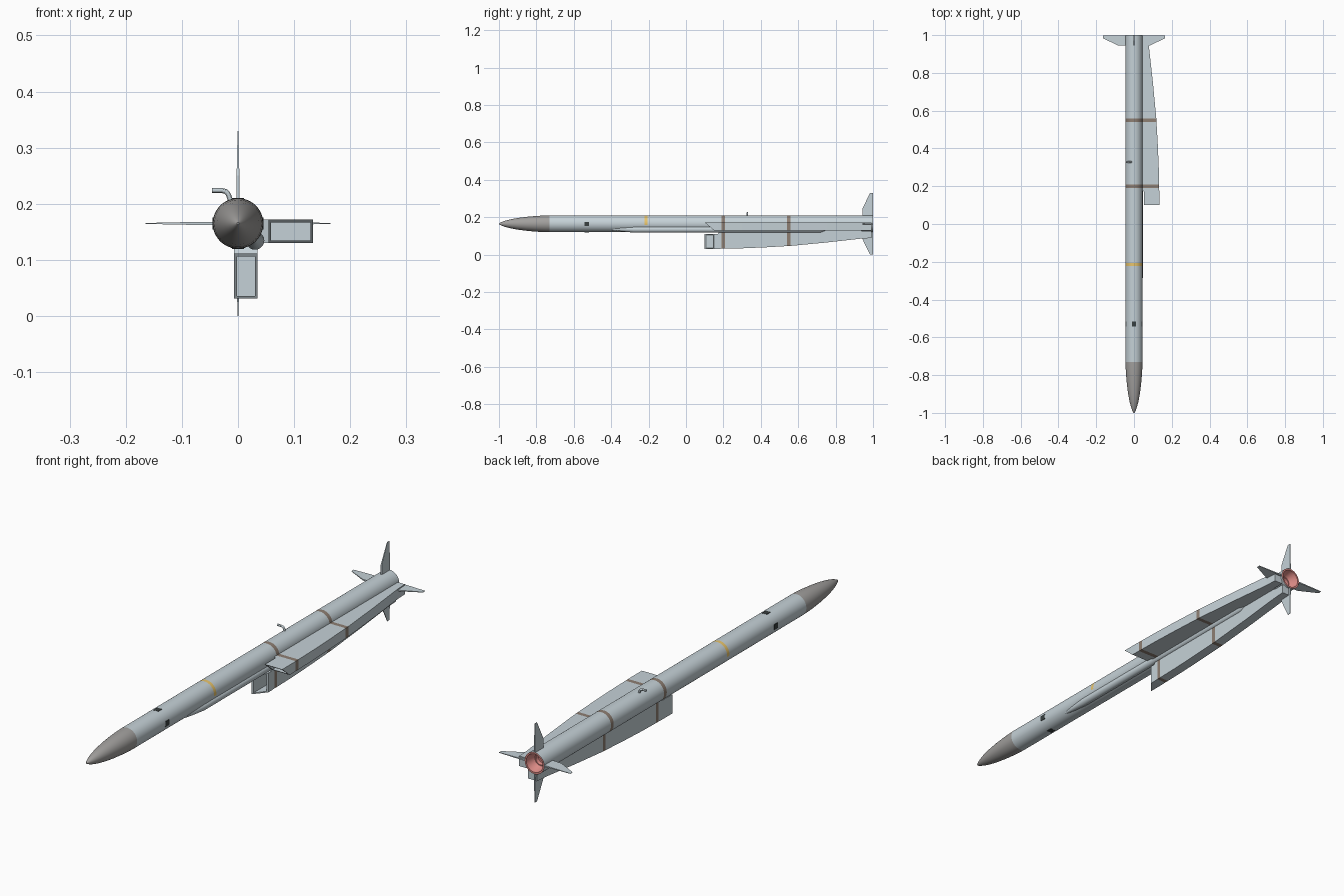
import bpy, bmesh, math
from mathutils import Matrix, Vector

if "Cube" in bpy.data.objects:
    bpy.data.objects.remove(bpy.data.objects["Cube"])

AXIS_Z = 0.165
R = 0.045

def mat(name, c):
    m = bpy.data.materials.new(name)
    m.diffuse_color = (*c, 1)
    m.use_nodes = True
    m.node_tree.nodes["Principled BSDF"].inputs["Base Color"].default_value = m.diffuse_color
    return m

PAINT = mat("pale_blue_grey", (0.56, 0.64, 0.68))
NOSE = mat("nose_grey", (0.36, 0.35, 0.34))
BROWN = mat("brown_band", (0.27, 0.21, 0.17))
YELLOW = mat("yellow_band", (0.80, 0.55, 0.15))
DARK = mat("dark_window", (0.04, 0.05, 0.05))
RED = mat("nozzle_red", (0.75, 0.27, 0.25))
MATS = [PAINT, NOSE, BROWN, YELLOW, DARK, RED]

def finish(bm, name, smooth=True):
    bmesh.ops.remove_doubles(bm, verts=bm.verts, dist=1e-6)
    bmesh.ops.recalc_face_normals(bm, faces=bm.faces)
    me = bpy.data.meshes.new(name)
    bm.to_mesh(me)
    bm.free()
    for m in MATS:
        me.materials.append(m)
    ob = bpy.data.objects.new(name, me)
    ob.location.z = AXIS_Z
    bpy.context.collection.objects.link(ob)
    if smooth:
        bpy.ops.object.select_all(action='DESELECT')
        bpy.context.view_layer.objects.active = ob
        ob.select_set(True)
        bpy.ops.object.shade_smooth_by_angle(angle=math.radians(30))
    return ob

def loft(bm, loops, mats):
    """Bridge closed loops in order and cap both ends."""
    rings = [[bm.verts.new(p) for p in lp] for lp in loops]
    n = len(rings[0])
    for a, b, m in zip(rings, rings[1:], mats):
        for i in range(n):
            j = (i + 1) % n
            f = bm.faces.new((a[i], a[j], b[j], b[i]))
            f.material_index = m
            # the yellow marking only wraps the upper side
            if m == 3 and f.calc_center_median().z < -0.005:
                f.material_index = 0
    for ring, m in ((rings[0], mats[0]), (rings[-1], mats[-1])):
        bm.faces.new(ring).material_index = m

def circle(y, r, cx=0, cz=0, n=48):
    return [(cx + r * math.cos(2 * math.pi * i / n), y,
             cz + r * math.sin(2 * math.pi * i / n)) for i in range(n)]

# Body: ogive nose, tube with painted bands, recessed nozzle (y, radius, material of next strip)
profile = [(-1, .002, 1), (-.992, .007, 1), (-.97, .0155, 1), (-.94, .0235, 1), (-.9, .031, 1),
           (-.85, .0375, 1), (-.8, .042, 1), (-.76, .0443, 1), (-.73, R, 0),
           (-.222, R, 3), (-.207, R, 0), (.191, R, 2), (.209, R, 0), (.541, R, 2), (.559, R, 0),
           (1, R, 5), (1, .038, 5), (.985, .036, 5), (.96, .026, 5), (.96, .022, 5), (.945, .02, 5)]
bm = bmesh.new()
loft(bm, [circle(y, r) for y, r, m in profile], [m for y, r, m in profile])
finish(bm, "body")

# Cable duct on the lower right diagonal
bm = bmesh.new()
duct = [(-.42, .002, .041), (-.36, .010, .041), (-.28, .0165, .043), (.72, .0165, .043), (.75, .008, .040)]
k = math.sqrt(.5)
loft(bm, [circle(y, r, d * k, -d * k, 20) for y, r, d in duct], [0] * 5)
finish(bm, "cable_duct")

# Twin air intakes, mirrored about the same diagonal
T0, T1, LIP, SLANT = -.035, .007, .005, .05

def section(y, inner, outer, t0=T0, t1=T1, slant=0):
    return [(inner, y + slant, t0), (outer, y + slant, t0), (outer, y, t1), (inner, y, t1)]

stations = [(.17, .054, .134, 0), (.191, .025, .133, 2), (.209, .025, .133, 0), (.3, .025, .131, 0),
            (.42, .025, .126, 0), (.541, .025, .119, 2), (.559, .025, .118, 0), (.75, .025, .1, 0),
            (.93, .025, .080, 0), (.94, .038, .079, 0), (.992, .038, .076, 0)]
mouth = (.054 + LIP, .134 - LIP, T0 + LIP, T1 - LIP)
for name in ("right_intake", "lower_intake"):
    loops = [section(.3, *mouth), section(.106, *mouth, slant=SLANT - .012),
             section(.1, .054, .134, slant=SLANT)]
    loops += [section(y, a, b) for y, a, b, m in stations]
    if name == "lower_intake":
        loops = [[(-z, y, -x) for x, y, z in lp] for lp in loops]
    bm = bmesh.new()
    loft(bm, loops, [0, 0, 0] + [s[3] for s in stations])
    finish(bm, name, smooth=False)

# Four tail fins and four sensor windows
for i, side in enumerate(("right", "upper", "left", "lower")):
    turn = Matrix.Rotation(-i * math.pi / 2, 4, 'Y')
    bm = bmesh.new()
    outline = [(.04, .945, .003), (.085, .945, .0025), (.165, .984, .0008),
               (.165, .999, .0008), (.04, .999, .003)]
    lo = [bm.verts.new((x, y, -t)) for x, y, t in outline]
    hi = [bm.verts.new((x, y, t)) for x, y, t in outline]
    bm.faces.new(lo)
    bm.faces.new(hi)
    for a in range(5):
        b = (a + 1) % 5
        bm.faces.new((lo[a], lo[b], hi[b], hi[a]))
    bm.transform(turn)
    finish(bm, side + "_fin", smooth=False)

    bm = bmesh.new()
    bmesh.ops.create_cube(bm, size=1)
    for f in bm.faces:
        f.material_index = 4
    bm.transform(turn @ Matrix.Translation((.0435, -.53, 0)) @ Matrix.Diagonal((.004, .025, .022, 1)))
    finish(bm, side + "_window", smooth=False)

# Bent hook tube on the upper left, open at its end
path = [Vector((x, .328, z)) for x, z in
        ((-.012, .035), (-.0155, .047), (-.018, .053), (-.022, .057), (-.028, .0585), (-.046, .0585))]
def tube_ring(i, r):
    d = (path[min(i + 1, 5)] - path[max(i - 1, 0)]).normalized()
    side = Vector((0, 1, 0)).cross(d)
    return [path[i] + r * (math.cos(a) * side + math.sin(a) * Vector((0, 1, 0)))
            for a in [2 * math.pi * q / 12 for q in range(12)]]
loops = [tube_ring(i, .0045) for i in range(6)] + [tube_ring(5, .003), tube_ring(4, .003)]
bm = bmesh.new()
loft(bm, loops, [0] * 8)
finish(bm, "hook_tube")
